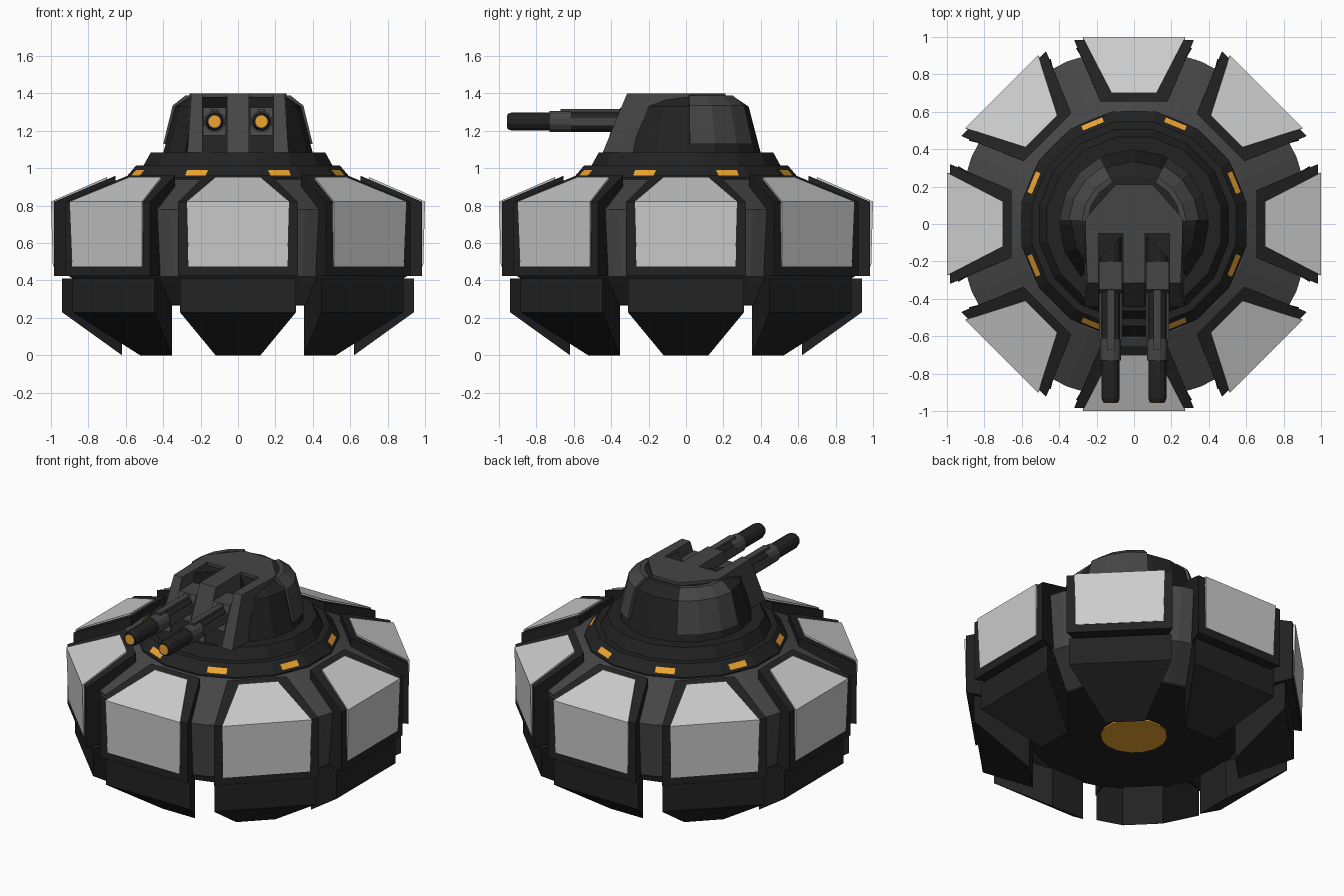
import bpy, bmesh
from math import sin, cos, radians, pi
from mathutils import Matrix

if "Cube" in bpy.data.objects:
    bpy.data.objects.remove(bpy.data.objects["Cube"])


def material(name, rgb):
    m = bpy.data.materials.new(name)
    m.diffuse_color = (*rgb, 1)
    m.use_nodes = True
    m.node_tree.nodes["Principled BSDF"].inputs["Base Color"].default_value = m.diffuse_color
    return m


LIGHT = material("light_plate", (0.52, 0.52, 0.52))
MID = material("mid_grey", (0.06, 0.06, 0.06))
DARK = material("dark_grey", (0.016, 0.016, 0.016))
AMBER = material("amber", (0.85, 0.38, 0.03))


def finish(name, bm, mat):
    bmesh.ops.recalc_face_normals(bm, faces=bm.faces)
    me = bpy.data.meshes.new(name)
    bm.to_mesh(me)
    bm.free()
    me.materials.append(mat)
    ob = bpy.data.objects.new(name, me)
    bpy.context.collection.objects.link(ob)
    return ob


def hull(name, pts, mat):
    """Convex solid around the points."""
    bm = bmesh.new()
    for p in pts:
        bm.verts.new(p)
    r = bmesh.ops.convex_hull(bm, input=bm.verts)
    junk = {v for v in r["geom_interior"] if isinstance(v, bmesh.types.BMVert)}
    bmesh.ops.delete(bm, geom=list(junk), context='VERTS')
    bmesh.ops.dissolve_limit(bm, angle_limit=0.01, verts=bm.verts, edges=bm.edges)
    return finish(name, bm, mat)


def sym(pts):
    """Mirror (x, y, z) points over x = 0."""
    return [(s * x, y, z) for x, y, z in pts for s in (1, -1)]


def slab(name, x0, x1, profile, mat):
    """Extrude a convex (y, z) profile along x."""
    return hull(name, [(x, y, z) for y, z in profile for x in (x0, x1)], mat)


def revolve(name, profile, n, mat, a0=11.25, sweep=360):
    """Revolve a closed (r, z) outline about z, with end caps if partial."""
    bm = bmesh.new()
    full = sweep == 360
    rings = []
    for i in range(n if full else n + 1):
        a = radians(a0 + sweep * i / n)
        rings.append([bm.verts.new((r * cos(a), r * sin(a), z)) for r, z in profile])
    m = len(profile)
    for i in range(n):
        A, B = rings[i], rings[(i + 1) % len(rings)]
        for j in range(m):
            k = (j + 1) % m
            bm.faces.new((A[j], A[k], B[k], B[j]))
    if not full:
        bm.faces.new(rings[0])
        bm.faces.new(rings[-1])
    bmesh.ops.remove_doubles(bm, verts=bm.verts, dist=1e-5)
    return finish(name, bm, mat)


def tube(name, x, y0, y1, z, r0, r1, mat, n=12):
    """Cylinder or cone along y."""
    ring = [(cos(2 * pi * i / n + pi / n), sin(2 * pi * i / n + pi / n)) for i in range(n)]
    return hull(name, [(x + r * c, y, z + r * s) for y, r in ((y0, r0), (y1, r1))
                       for c, s in ring], mat)


def around(ob, count=8, start=0):
    """Copy an object around the z axis."""
    for k in range(count):
        o = ob if k == 0 else ob.copy()
        if k:
            o.name = f"{ob.name}_{k + 1}"
            bpy.context.collection.objects.link(o)
        o.matrix_world = Matrix.Rotation(radians(start + 360 * k / count), 4, 'Z')


# Hull core and belly light
revolve("hull_core", [(0, .27), (.66, .27), (.90, .42), (.94, .78), (.61, .94), (0, .94)], 32, MID)
revolve("belly_plate", [(0, .265), (.64, .265), (.64, .28), (0, .28)], 32, DARK)
revolve("belly_light", [(0, .255), (.2, .255), (.2, .28), (0, .28)], 16, AMBER)

# Eight wedge feet
around(hull("foot", sym([(.31, -.94, .41), (.31, -.94, .23), (.12, -.62, .41), (.12, -.62, 0)]), DARK))

# Eight armour panels: dark frame with a light plate
around(hull("panel_frame", sym([(.32, -.985, .425), (.32, -.985, .82), (.18, -.655, .96),
                                (.27, -.86, .425), (.18, -.655, .86)]), DARK))
around(hull("panel_plate", sym([(.265, -.99, .475), (.275, -1.0, .822), (.12, -.70, .953),
                                (.25, -.90, .5), (.12, -.70, .90)]), LIGHT))

# Stepped turret ring
revolve("turret_ring", [(0, .90), (.612, .90), (.612, .95), (.555, 1.015), (.515, 1.015),
                        (.475, 1.085), (0, 1.085)], 16, DARK)

# Ring lights lying on the sloped ring faces
around(hull("ring_light", sym([(.06, -.592, .962), (.06, -.566, .99),
                               (.06, -.57, .955), (.06, -.55, .98)]), AMBER), 8, 22.5)

# Turret shell, open towards the guns
revolve("turret_shell", [(0, 1.08), (.40, 1.08), (.335, 1.33), (.26, 1.38), (0, 1.38)],
        12, DARK, -45, 270)
for name, a in (("right_shoulder_plate", 3), ("left_shoulder_plate", 117)):
    revolve(name, [(.36, 1.13), (.40, 1.13), (.35, 1.335), (.28, 1.39), (.25, 1.39), (.25, 1.35),
                   (.32, 1.3)], 3, MID, a, 60)

# Gun housing: roof, cheeks, centre rib and slot floors
hull("turret_roof", sym([(.26, -.05, 1.40), (.26, .03, 1.40), (.10, .21, 1.40),
                         (.26, -.05, 1.10), (.26, .03, 1.10), (.10, .21, 1.10)]), MID)
wedge = [(-.445, 1.085), (-.315, 1.40), (-.05, 1.40), (-.05, 1.085)]
floor = [(-.435, 1.085), (-.40, 1.17), (-.36, 1.24), (-.32, 1.27), (-.05, 1.27), (-.05, 1.085)]
slab("centre_rib", -.06, .06, wedge, MID)
for side, s in (("right", 1), ("left", -1)):
    hull(side + "_cheek", [(s * x, y, z) for (y, z), xo in zip(wedge, (.27, .25, .26, .27))
                           for x in (.19, xo)], MID)
    slab(side + "_slot_floor", s * .06, s * .19, floor, DARK)

    # Twin guns
    x, z = s * .125, 1.25
    slab(side + "_gun_mount", x - .062, x + .062,
         [(-.41, 1.175), (-.35, 1.325), (-.20, 1.325), (-.20, 1.175)], MID)
    tube(side + "_gun_breech", x, -.06, -.22, z + .01, .06, .06, DARK)
    tube(side + "_gun_jacket", x, -.20, -.63, z, .057, .057, DARK)
    slab(side + "_gun_top_rail", x - .02, x + .02,
         [(-.67, 1.29), (-.67, 1.318), (-.2, 1.318), (-.2, 1.29)], MID)
    for e in (-1, 1):
        slab(side + "_gun_side_rail", x + e * .035, x + e * .062,
             [(-.62, 1.225), (-.62, 1.275), (-.3, 1.275), (-.3, 1.225)], MID)
    tube(side + "_gun_collar", x, -.615, -.73, z, .058, .058, MID)
    tube(side + "_gun_barrel", x, -.72, -.93, z, .05, .05, DARK)
    tube(side + "_gun_muzzle", x, -.93, -.955, z, .05, .042, DARK)
    tube(side + "_muzzle_glow", x, -.94, -.958, z, .033, .033, AMBER)
